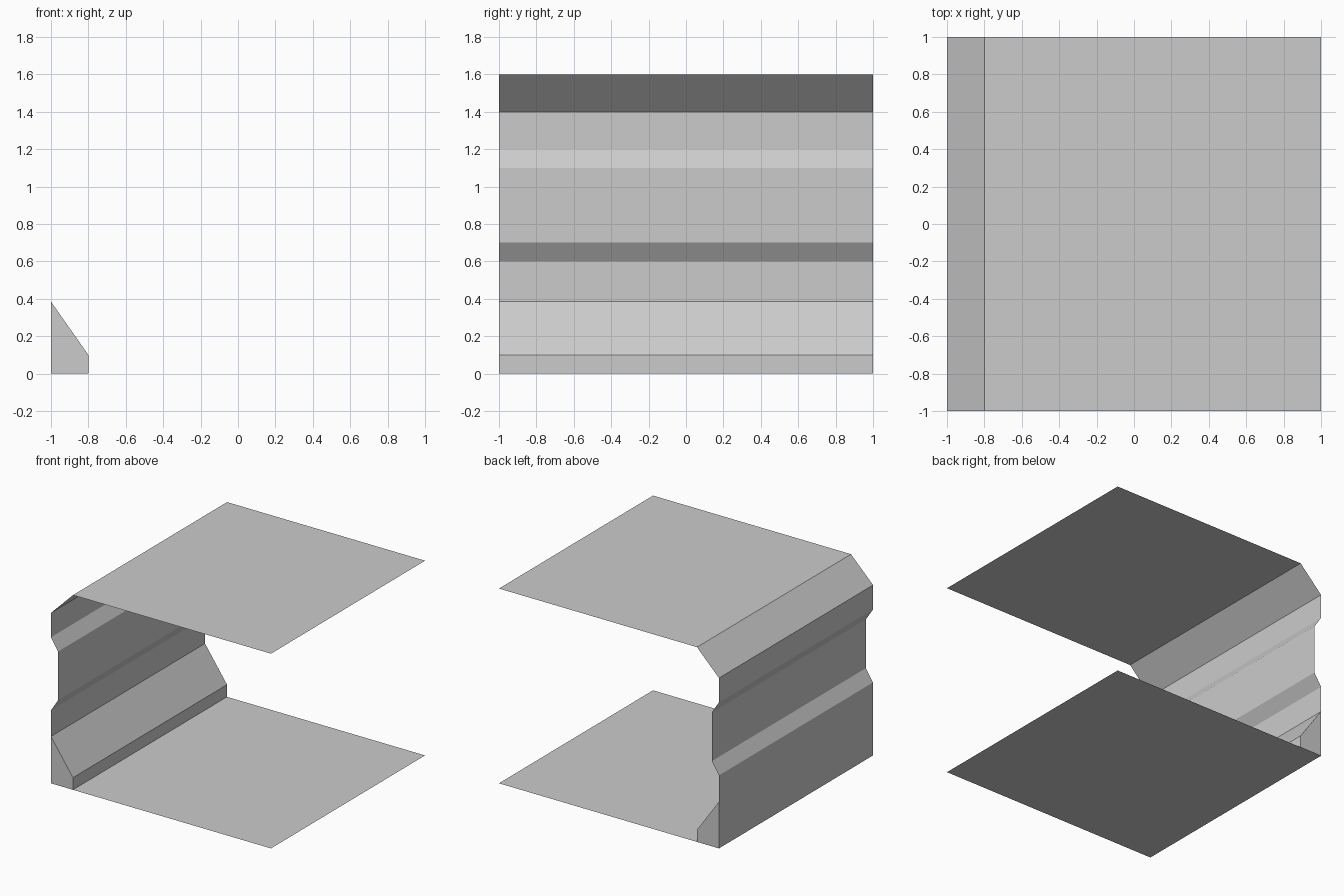
import bpy
import bmesh

if "Cube" in bpy.data.objects:
    bpy.data.objects.remove(bpy.data.objects["Cube"])


def sheet(name, profile, caps=False):
    """Extrude an open x-z profile along y from -1 to 1; optionally close its ends."""
    bm = bmesh.new()
    front = [bm.verts.new((x, -1, z)) for x, z in profile]
    back = [bm.verts.new((x, 1, z)) for x, z in profile]
    for i in range(len(profile) - 1):
        bm.faces.new((front[i], front[i + 1], back[i + 1], back[i]))
    if caps:
        bm.faces.new(front[::-1])
        bm.faces.new(back)
    mesh = bpy.data.meshes.new(name)
    bm.to_mesh(mesh)
    bm.free()
    obj = bpy.data.objects.new(name, mesh)
    bpy.context.collection.objects.link(obj)
    return obj


# Floor, ribbed side wall, sloped cornice and ceiling, each one a thin sheet
sheet("floor", [(1, 0), (-1, 0)])
sheet("side_wall", [(-1, 0), (-1, 0.6), (-0.935, 0.7), (-0.935, 1.1),
                    (-1, 1.2), (-1, 1.4)])
sheet("cornice", [(-1, 1.4), (-0.8, 1.6)])
sheet("ceiling", [(-0.8, 1.6), (1, 1.6)])

# Sloped kerb at the foot of the wall, closed at both ends
sheet("kerb", [(-1, 0.385), (-0.8, 0.1), (-0.8, 0), (-1, 0)][:3] + [(-1, 0)], caps=True)
for face in list(bpy.data.objects["kerb"].data.polygons):
    face.use_smooth = False
